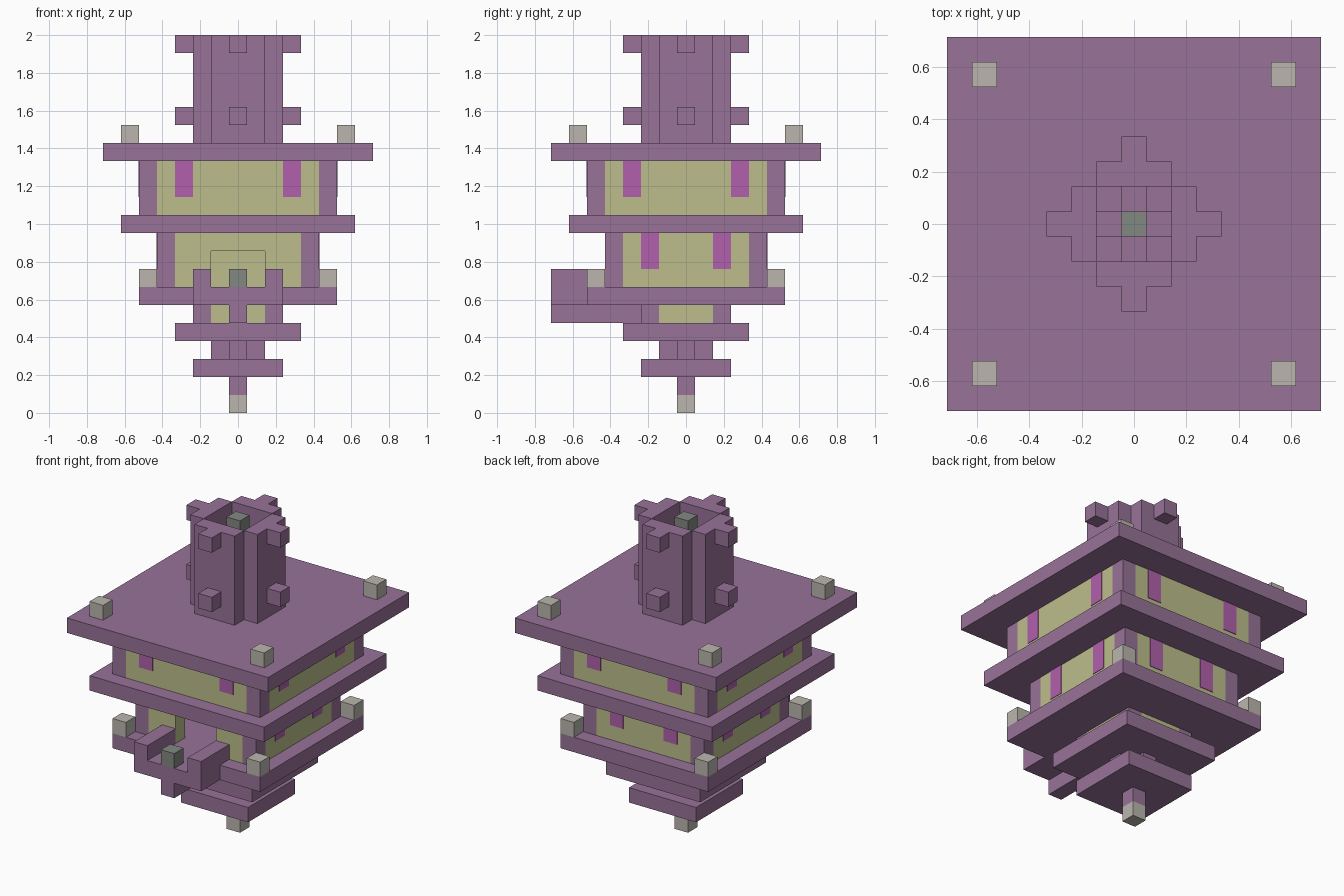
import bpy, bmesh, math
from mathutils import Matrix, Vector

if "Cube" in bpy.data.objects:
    bpy.data.objects.remove(bpy.data.objects["Cube"])

U = 2 / 21  # one block


def srgb(c):
    c /= 255
    return c / 12.92 if c <= 0.04045 else ((c + 0.055) / 1.055) ** 2.4


def material(name, r, g, b):
    m = bpy.data.materials.new(name)
    m.use_nodes = True
    col = (srgb(r), srgb(g), srgb(b), 1)
    m.diffuse_color = col
    m.node_tree.nodes["Principled BSDF"].inputs["Base Color"].default_value = col
    return m


PURPLE = material("dusty purple", 152, 115, 152)
CREAM = material("pale olive", 188, 190, 139)
LIGHT = material("light stone", 187, 182, 174)
DARK = material("dark stone", 130, 136, 130)
PINK = material("magenta glass", 177, 97, 172)


def build(name, mat, boxes, turns=(0,)):
    """One object from (low corner, high corner) boxes, repeated by quarter turns."""
    bm = bmesh.new()
    for k in turns:
        rot = Matrix.Rotation(k * math.pi / 2, 4, 'Z')
        for lo, hi in boxes:
            lo, hi = Vector(lo) * U, Vector(hi) * U
            size = Matrix.Diagonal((*(hi - lo), 1))
            bmesh.ops.create_cube(bm, size=1, matrix=rot @ Matrix.Translation((lo + hi) / 2) @ size)
    me = bpy.data.meshes.new(name)
    bm.to_mesh(me)
    bm.free()
    me.materials.append(mat)
    ob = bpy.data.objects.new(name, me)
    bpy.context.collection.objects.link(ob)
    return ob


def slab(name, half, z, mat=PURPLE, top=None):
    return build(name, mat, [((-half, -half, z), (half, half, top or z + 1))])


ALL = range(4)

# Stem and stepped base
slab("foot", 0.5, 0, LIGHT)
slab("stem", 0.5, 1)
slab("lower_step", 2.5, 2)
build("base_neck", PURPLE, [((-0.5, -0.5, 3), (0.5, 0.5, 4))])
build("base_neck_arms", PURPLE, [((-0.5, -1.5, 3), (0.5, -0.5, 4))], ALL)
slab("middle_step", 3.5, 4)

# Floors and roof
slab("lower_floor", 5.5, 6)
slab("upper_floor", 6.5, 10)
slab("roof", 7.5, 14)


def storey(name, half, z0, z1, sides):
    """Corner posts and flush wall panels on the given sides."""
    i = half - 1
    build(name + "_posts", PURPLE, [((i, -half, z0), (half, -i, z1))], ALL)
    build(name + "_walls", CREAM, [((-i, -half, z0), (i, -i, z1))], sides)


def windows(name, half, x, z0, z1, sides):
    d = 0.04
    build(name, PINK, [((s * x - 0.5, -half - d, z0), (s * x + 0.5, -half, z1))
                       for s in (-1, 1)], sides)


storey("base_storey", 2.5, 5, 6, ALL)
storey("lower_storey", 4.5, 7, 10, (1, 2, 3))
storey("upper_storey", 5.5, 11, 14, ALL)
windows("lower_windows", 4.5, 2, 8, 10, (1, 2, 3))
windows("upper_windows", 5.5, 3, 12, 14, ALL)

# Front wall with an open doorway
build("door_wall", CREAM, [((-3.5, -4.5, 7), (-1.5, -3.5, 10)),
                           ((1.5, -4.5, 7), (3.5, -3.5, 10)),
                           ((-1.5, -4.5, 9), (1.5, -3.5, 10))])

# Balcony
build("balcony_floor", PURPLE, [((-2.5, -7.5, 6), (2.5, -5.5, 7))])
build("balcony_rails", PURPLE, [((s * 2 - 0.5, -7.5, 7), (s * 2 + 0.5, -4.5, 8)) for s in (-1, 1)])
build("balcony_beam", PURPLE, [((-0.5, -7.5, 5), (0.5, -2.5, 6))])
build("balcony_block", DARK, [((-0.5, -7.5, 7), (0.5, -6.5, 8))])

# Corner blocks
build("floor_corner_blocks", LIGHT, [((4.5, -5.5, 7), (5.5, -4.5, 8))], ALL)
build("roof_corner_blocks", LIGHT, [((5.5, -6.5, 15), (6.5, -5.5, 16))], ALL)

# Hollow tower with knobs, inner braces and a central pole
build("tower_walls", PURPLE, [((-1.5, -2.5, 15), (1.5, -1.5, 21))], ALL)
build("tower_knobs", PURPLE, [((-0.5, -3.5, z), (0.5, -2.5, z + 1)) for z in (16, 20)], ALL)
build("tower_braces", PURPLE, [((-0.5, -1.5, 16), (0.5, -0.5, 17))], ALL)
slab("tower_pole", 0.5, 15, DARK, 21)
